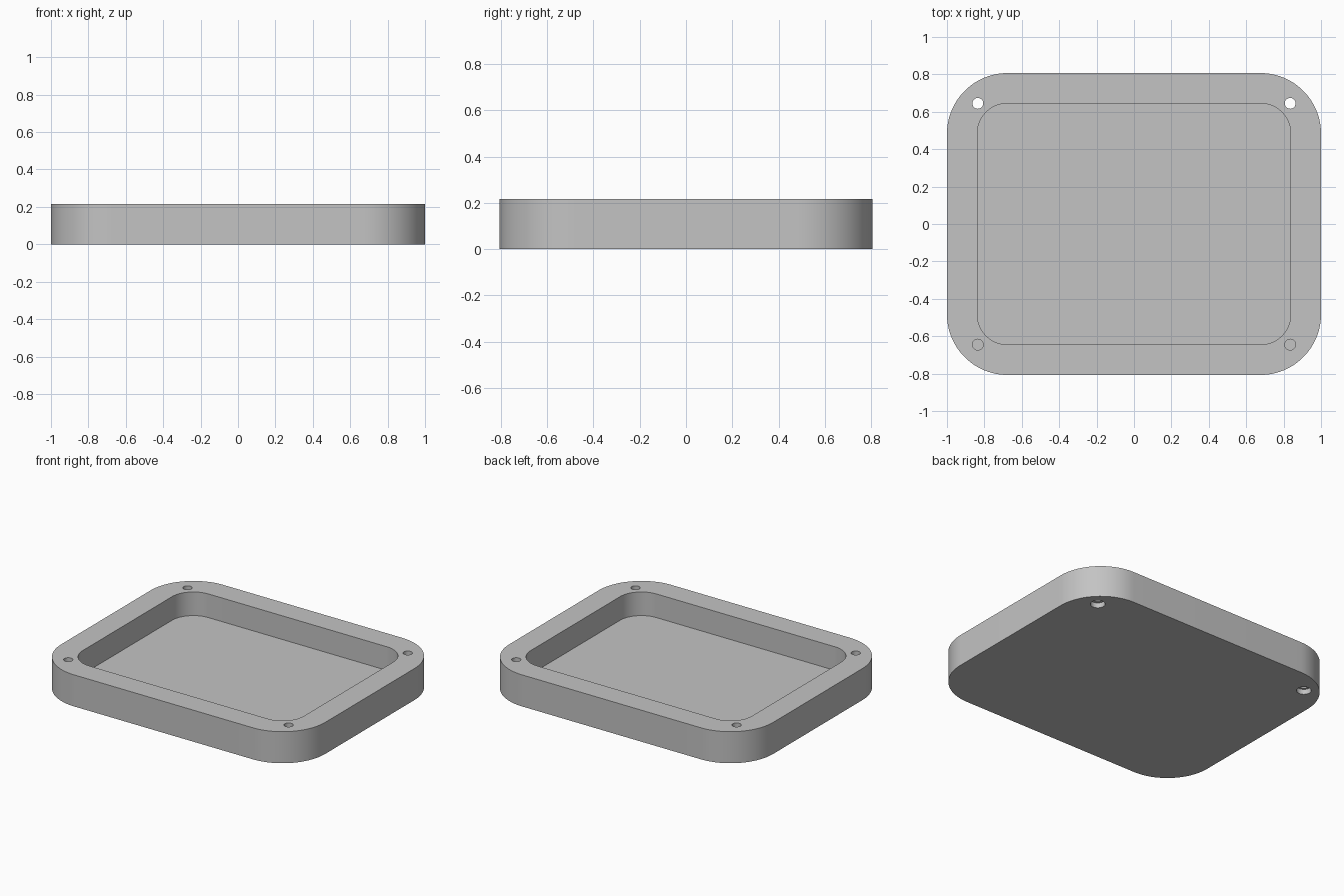
import bpy
import bmesh
import math

if "Cube" in bpy.data.objects:
    bpy.data.objects.remove(bpy.data.objects["Cube"], do_unlink=True)

HALF_X, HALF_Y, HEIGHT = 1.0, 0.807, 0.216
WALL, FLOOR, CORNER = 0.162, 0.054, 0.324
HOLE_X, HOLE_Y, HOLE_R = 0.835, 0.645, 0.029
BORE_R, BORE_DEPTH = 0.046, 0.035

grey = bpy.data.materials.new("plain_grey")
grey.use_nodes = True
colour = (0.55, 0.55, 0.55, 1)
grey.diffuse_color = colour
grey.node_tree.nodes["Principled BSDF"].inputs["Base Color"].default_value = colour


def prism(name, half_x, half_y, radius, z0, z1, x=0, y=0, steps=24):
    """Upright prism with a rounded rectangle outline (a disc if radius = half size)."""
    bm = bmesh.new()
    outline = []
    for quarter, (sx, sy) in enumerate([(1, 1), (-1, 1), (-1, -1), (1, -1)]):
        for i in range(steps + 1):
            a = (quarter + i / steps) * math.pi / 2
            outline.append(bm.verts.new((
                x + sx * (half_x - radius) + radius * math.cos(a),
                y + sy * (half_y - radius) + radius * math.sin(a), z0)))
    face = bm.faces.new(outline)
    top = bmesh.ops.extrude_face_region(bm, geom=[face])["geom"]
    bmesh.ops.translate(bm, vec=(0, 0, z1 - z0),
                        verts=[v for v in top if isinstance(v, bmesh.types.BMVert)])
    bmesh.ops.remove_doubles(bm, verts=bm.verts, dist=1e-5)
    bmesh.ops.recalc_face_normals(bm, faces=bm.faces)
    mesh = bpy.data.meshes.new(name)
    bm.to_mesh(mesh)
    bm.free()
    mesh.materials.append(grey)
    obj = bpy.data.objects.new(name, mesh)
    bpy.context.collection.objects.link(obj)
    return obj


def cut(body, cutter):
    """Subtract the cutter from the body, then discard it."""
    cutter.hide_render = True
    mod = body.modifiers.new("cut", "BOOLEAN")
    mod.operation = "DIFFERENCE"
    mod.solver = "EXACT"
    mod.object = cutter
    bpy.context.view_layer.objects.active = body
    bpy.ops.object.modifier_apply(modifier=mod.name)
    bpy.data.objects.remove(cutter, do_unlink=True)


def drill(body, x, y, radius, z0, z1):
    cut(body, prism("drill_cutter", radius, radius, radius, z0, z1, x, y, steps=8))


# Tray body with a rounded recess
tray = prism("tray", HALF_X, HALF_Y, CORNER, 0, HEIGHT)
cut(tray, prism("recess_cutter", HALF_X - WALL, HALF_Y - WALL, CORNER - WALL,
                FLOOR, HEIGHT + 0.1))

# Corner holes: blind at the front, through and counterbored at the back
for side in (-1, 1):
    x = side * HOLE_X
    drill(tray, x, -HOLE_Y, HOLE_R, FLOOR, HEIGHT + 0.1)
    drill(tray, x, HOLE_Y, HOLE_R, -0.1, HEIGHT + 0.1)
    drill(tray, x, HOLE_Y, BORE_R, -0.1, BORE_DEPTH)

# Smooth corners, sharp rims
bpy.ops.object.select_all(action="DESELECT")
tray.select_set(True)
bpy.context.view_layer.objects.active = tray
bpy.ops.object.shade_smooth_by_angle(angle=math.radians(30))
